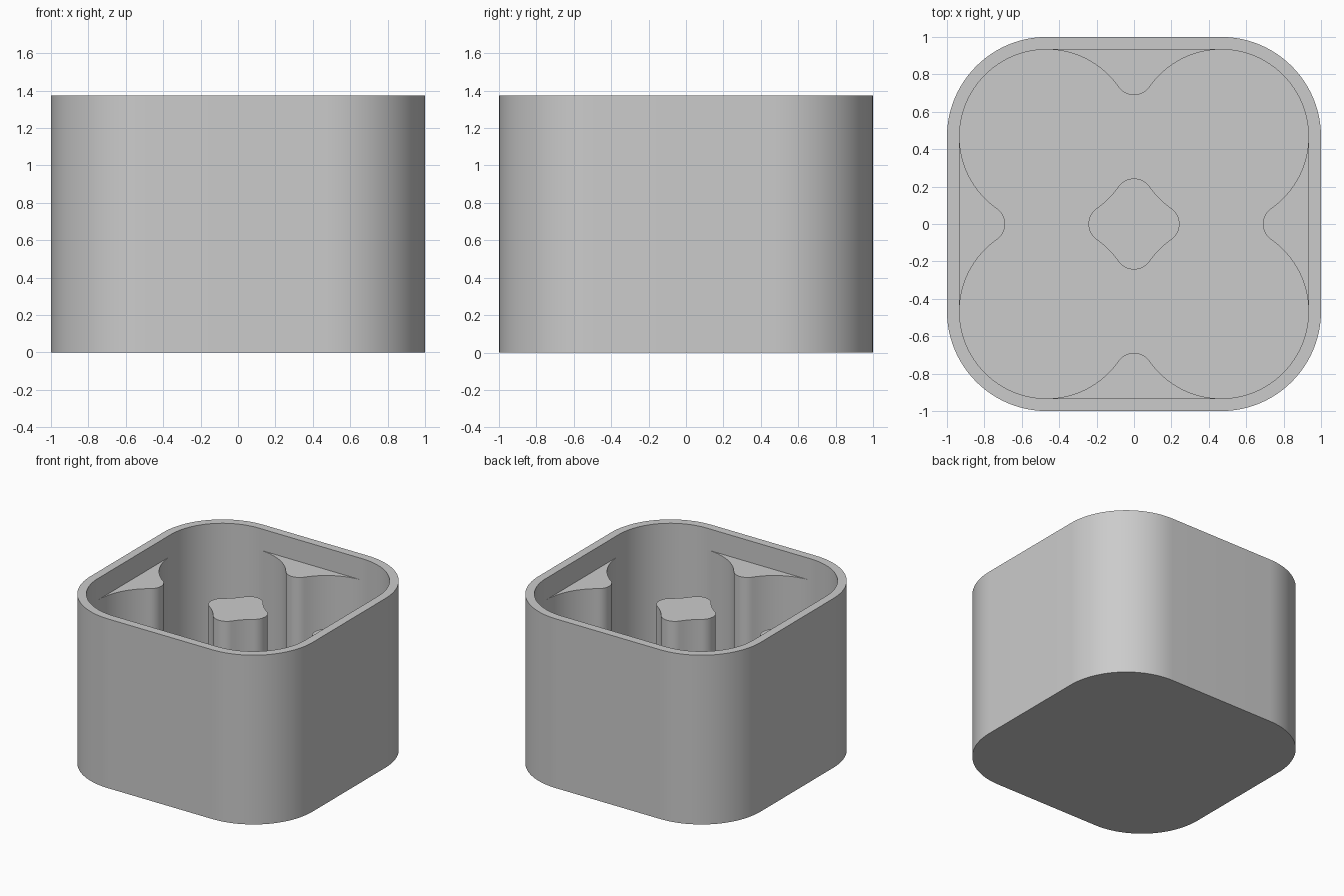
import bpy, bmesh
from math import sin, cos, radians, degrees, atan2, hypot
from mathutils import Matrix, Vector

cube = bpy.data.objects.get("Cube")
if cube:
    bpy.data.objects.remove(cube, do_unlink=True)

HEIGHT, SHELF, FLOOR, WALL = 1.375, 1.20, 0.07, 0.067
INNER = 1 - WALL            # half width of the cavity
BORE = INNER / 2            # radius and centre offset of the four bores
TIP = 0.102                 # radius of the rounded rib tips
RIB_C = 0.325               # tip centre offset from the bore centre line
ANG = degrees(atan2(RIB_C, BORE))

grey = bpy.data.materials.new("plain grey")
grey.use_nodes = True
grey.diffuse_color = (0.6, 0.6, 0.6, 1)
grey.node_tree.nodes["Principled BSDF"].inputs["Base Color"].default_value = grey.diffuse_color


def arc(cx, cy, r, start, end, n):
    """Points along an arc, angles in degrees."""
    angles = [radians(start + (end - start) * i / n) for i in range(n + 1)]
    return [Vector((cx + r * cos(a), cy + r * sin(a))) for a in angles]


def rounded_square(half, r):
    c = half - r
    pts = []
    for k, (sx, sy) in enumerate([(1, 1), (-1, 1), (-1, -1), (1, -1)]):
        pts += arc(sx * c, sy * c, r, 90 * k, 90 * k + 90, 24)
    return pts


def loft(name, sections):
    """Join (outline, height) sections in order and cap both ends."""
    bm = bmesh.new()
    rings = [[bm.verts.new((p.x, p.y, z)) for p in pts] for pts, z in sections]
    for low, high in zip(rings, rings[1:]):
        for i in range(len(low)):
            bm.faces.new((low[i - 1], low[i], high[i], high[i - 1]))
    bm.faces.new(rings[0])
    bm.faces.new(rings[-1])
    bmesh.ops.recalc_face_normals(bm, faces=bm.faces)
    mesh = bpy.data.meshes.new(name)
    bm.to_mesh(mesh)
    bm.free()
    mesh.materials.append(grey)
    obj = bpy.data.objects.new(name, mesh)
    bpy.context.collection.objects.link(obj)
    bpy.ops.object.select_all(action="DESELECT")
    obj.select_set(True)
    bpy.context.view_layer.objects.active = obj
    bpy.ops.object.shade_smooth_by_angle(angle=radians(30))
    return obj


# Open cup with rounded corners
outer = rounded_square(1, BORE + WALL)
inner = rounded_square(INNER, BORE)
loft("outer_cup", [(outer, 0), (outer, HEIGHT), (inner, HEIGHT), (inner, FLOOR)])

# Ribs between neighbouring bores, sunk slightly into wall and floor
rib = (arc(-BORE, BORE, BORE, 90, ANG, 16)
       + arc(0, BORE + RIB_C, TIP, 180 + ANG, 360 - ANG, 14)[1:-1]
       + arc(BORE, BORE, BORE, 180 - ANG, 90, 16)
       + [Vector((BORE, INNER + 0.02)), Vector((-BORE, INNER + 0.02))])
for k, side in enumerate(["back", "left", "front", "right"]):
    turn = Matrix.Rotation(radians(-90 * k), 2)
    pts = [turn @ p for p in rib]
    loft(side + "_rib", [(pts, FLOOR - 0.03), (pts, SHELF)])

# Centre post left over between the four bores
quarter = (arc(0, BORE - RIB_C, TIP, 180 - ANG, ANG, 14)
           + arc(BORE, BORE, BORE, 180 + ANG, 270 - ANG, 8)[1:-1])
post = [Matrix.Rotation(radians(-90 * k), 2) @ p for k in range(4) for p in quarter]
loft("centre_post", [(post, FLOOR - 0.03), (post, SHELF)])
